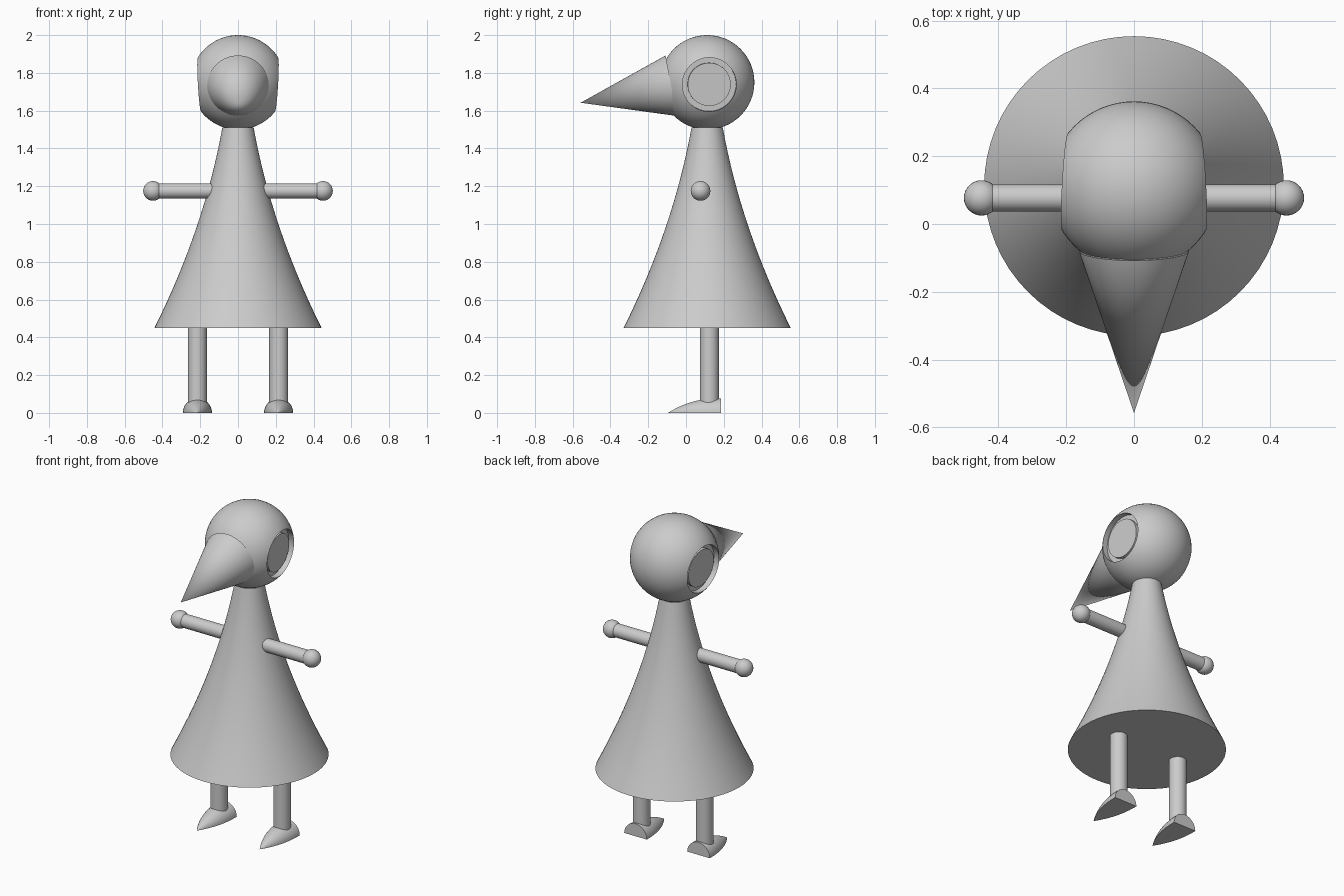
import bpy, bmesh, math
from mathutils import Vector

if "Cube" in bpy.data.objects:
    bpy.data.objects.remove(bpy.data.objects["Cube"], do_unlink=True)

GREY = bpy.data.materials.new("plain grey")
GREY.use_nodes = True
TONE = (0.6, 0.6, 0.6, 1)
GREY.diffuse_color = TONE
GREY.node_tree.nodes["Principled BSDF"].inputs["Base Color"].default_value = TONE

MID_Y = 0.112
HEAD = Vector((0, MID_Y, 1.75))
HEAD_R = 0.25


def finish(ob, name, angle=35):
    ob.name = ob.data.name = name
    ob.data.materials.clear()
    ob.data.materials.append(GREY)
    bpy.ops.object.select_all(action="DESELECT")
    ob.select_set(True)
    bpy.context.view_layer.objects.active = ob
    bpy.ops.object.shade_smooth_by_angle(angle=math.radians(angle))
    return ob


def rod(name, start, end, r1, r2=None, sides=48):
    """Cylinder or cone between two points."""
    start, end = Vector(start), Vector(end)
    axis = end - start
    bpy.ops.mesh.primitive_cone_add(
        vertices=sides, radius1=r1, radius2=r1 if r2 is None else r2,
        depth=axis.length, location=(start + end) / 2,
        rotation=axis.to_track_quat("Z", "Y").to_euler())
    return finish(bpy.context.object, name)


def ball(name, centre, radius, segments=48):
    bpy.ops.mesh.primitive_uv_sphere_add(
        segments=segments, ring_count=segments // 2, radius=radius, location=centre)
    return finish(bpy.context.object, name)


def loft(name, rings, closed_ring=True):
    """Skin a list of equal-length point rings and cap both ends."""
    bm = bmesh.new()
    loops = [[bm.verts.new(p) for p in ring] for ring in rings]
    n = len(loops[0])
    for a, b in zip(loops, loops[1:]):
        for i in range(n):
            j = (i + 1) % n
            bm.faces.new((a[i], a[j], b[j], b[i]))
    bm.faces.new(loops[0])
    bm.faces.new(loops[-1])
    bmesh.ops.remove_doubles(bm, verts=bm.verts, dist=1e-5)
    bmesh.ops.recalc_face_normals(bm, faces=bm.faces)
    mesh = bpy.data.meshes.new(name)
    bm.to_mesh(mesh)
    bm.free()
    ob = bpy.data.objects.new(name, mesh)
    bpy.context.collection.objects.link(ob)
    return finish(ob, name)


# Flared dress: a revolved curve, closed underneath
def dress_ring(t, sides=64):
    r = 0.083 + 0.18 * t + 0.15 * t * t
    return [(r * math.cos(a), MID_Y + r * math.sin(a), 1.51 - t)
            for a in (math.tau * i / sides for i in range(sides))]


loft("dress", [dress_ring(1.06 * i / 16) for i in range(17)])

# Head with a round, slightly tilted eye socket on each side
head = ball("head", HEAD, HEAD_R, 64)
for side, label in ((1, "left"), (-1, "right")):
    out = Vector((side * 0.206, 0.012, -0.012)).normalized()
    cutter = rod("socket_cutter", HEAD + out * 0.17, HEAD + out * 0.35, 0.143, sides=64)
    cutter.hide_render = True
    cut = head.modifiers.new("socket", "BOOLEAN")
    cut.operation = "DIFFERENCE"
    cut.solver = "EXACT"
    cut.object = cutter
    bpy.context.view_layer.objects.active = head
    bpy.ops.object.modifier_apply(modifier=cut.name)
    bpy.data.objects.remove(cutter, do_unlink=True)
    rod(label + "_eye", HEAD + out * 0.16, HEAD + out * 0.19, 0.114, sides=64)
finish(head, "head")

# Beak: a long cone dipping forward
rod("beak", (0, -0.078, 1.732), (0, -0.558, 1.642), 0.163, 0, sides=64)


# Foot: half of a pointed round form, flat at the sole and heel
def foot_ring(x, s, steps=16):
    r = 0.077 * (1 - (1 - s) ** 2.3) + 0.0002
    return [(x + r * math.cos(a), -0.095 + 0.28 * s, r * math.sin(a))
            for a in (math.pi * i / steps for i in range(steps + 1))]


# Limbs on both sides
for side, label in ((1, "left"), (-1, "right")):
    rod(label + "_arm", (side * 0.06, 0.077, 1.175), (side * 0.45, 0.077, 1.175), 0.04)
    ball(label + "_hand", (side * 0.45, 0.077, 1.175), 0.052, 32)
    rod(label + "_leg", (side * 0.215, 0.124, 0.03), (side * 0.215, 0.124, 0.46), 0.05)
    loft(label + "_foot", [foot_ring(side * 0.215, i / 14) for i in range(15)])
